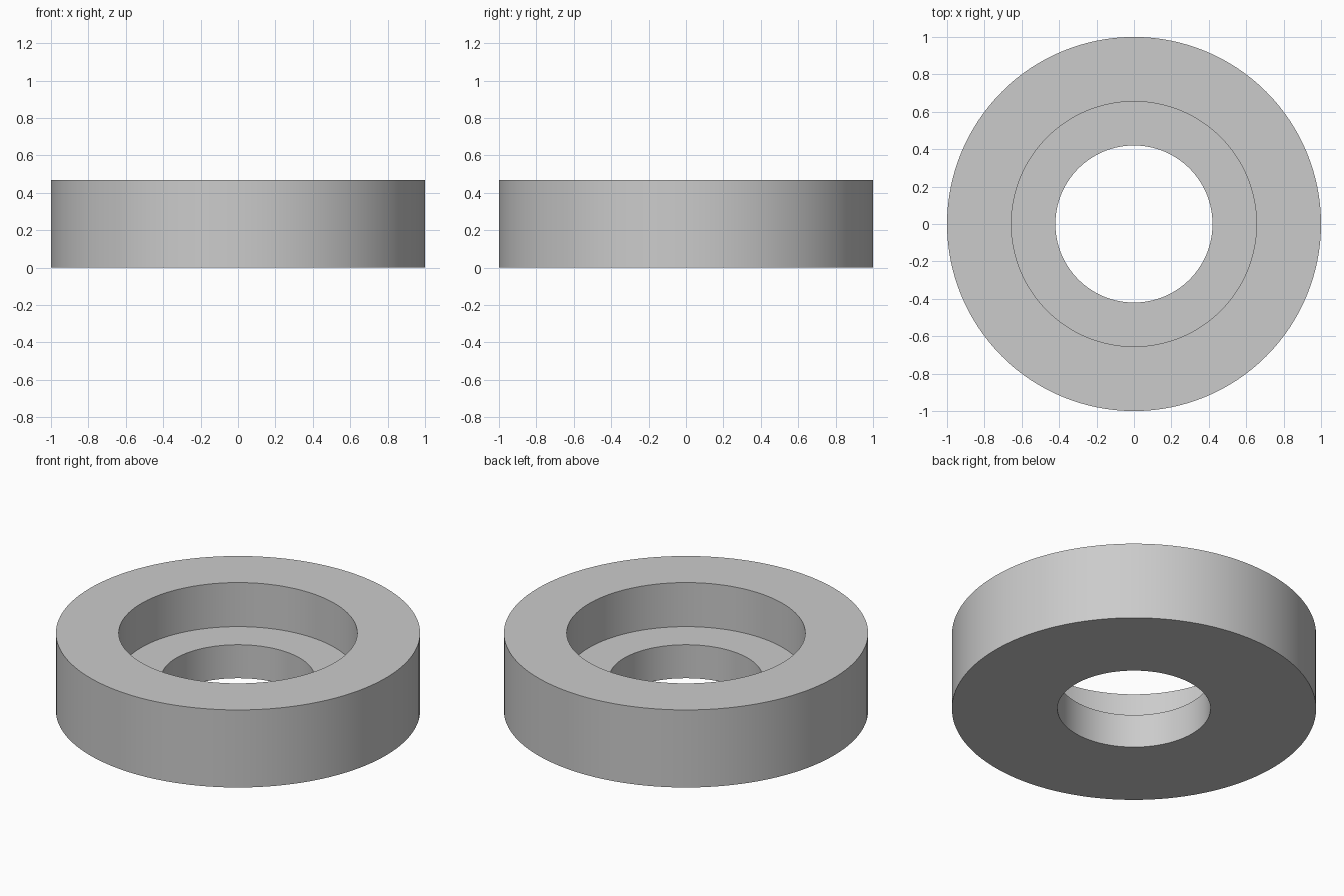
import bpy
import bmesh
import math

SEGMENTS = 128

cube = bpy.data.objects.get("Cube")
if cube:
    bpy.data.objects.remove(cube, do_unlink=True)

# Plain grey material
grey = bpy.data.materials.new("plain_grey")
grey.use_nodes = True
colour = (0.6, 0.6, 0.6, 1.0)
grey.diffuse_color = colour
grey.node_tree.nodes["Principled BSDF"].inputs["Base Color"].default_value = colour

# Cross-section (radius, height): outer wall, top rim, counterbore, ledge, through hole
profile = [(1.0, 0.0), (1.0, 0.47), (0.655, 0.47),
           (0.655, 0.203), (0.42, 0.203), (0.42, 0.0)]

# Spin the closed section into a ring
bm = bmesh.new()
verts = [bm.verts.new((r, 0, z)) for r, z in profile]
edges = [bm.edges.new((a, b)) for a, b in zip(verts, verts[1:] + verts[:1])]
bmesh.ops.spin(bm, geom=verts + edges, cent=(0, 0, 0), axis=(0, 0, 1),
               angle=math.tau, steps=SEGMENTS, use_merge=True)
bmesh.ops.remove_doubles(bm, verts=bm.verts, dist=0.0001)
bmesh.ops.recalc_face_normals(bm, faces=bm.faces)

mesh = bpy.data.meshes.new("counterbored_ring")
bm.to_mesh(mesh)
bm.free()
mesh.materials.append(grey)
ring = bpy.data.objects.new("counterbored_ring", mesh)
bpy.context.collection.objects.link(ring)

# Smooth walls with crisp rims
bpy.ops.object.select_all(action="DESELECT")
ring.select_set(True)
bpy.context.view_layer.objects.active = ring
bpy.ops.object.shade_smooth_by_angle(angle=math.radians(30))
